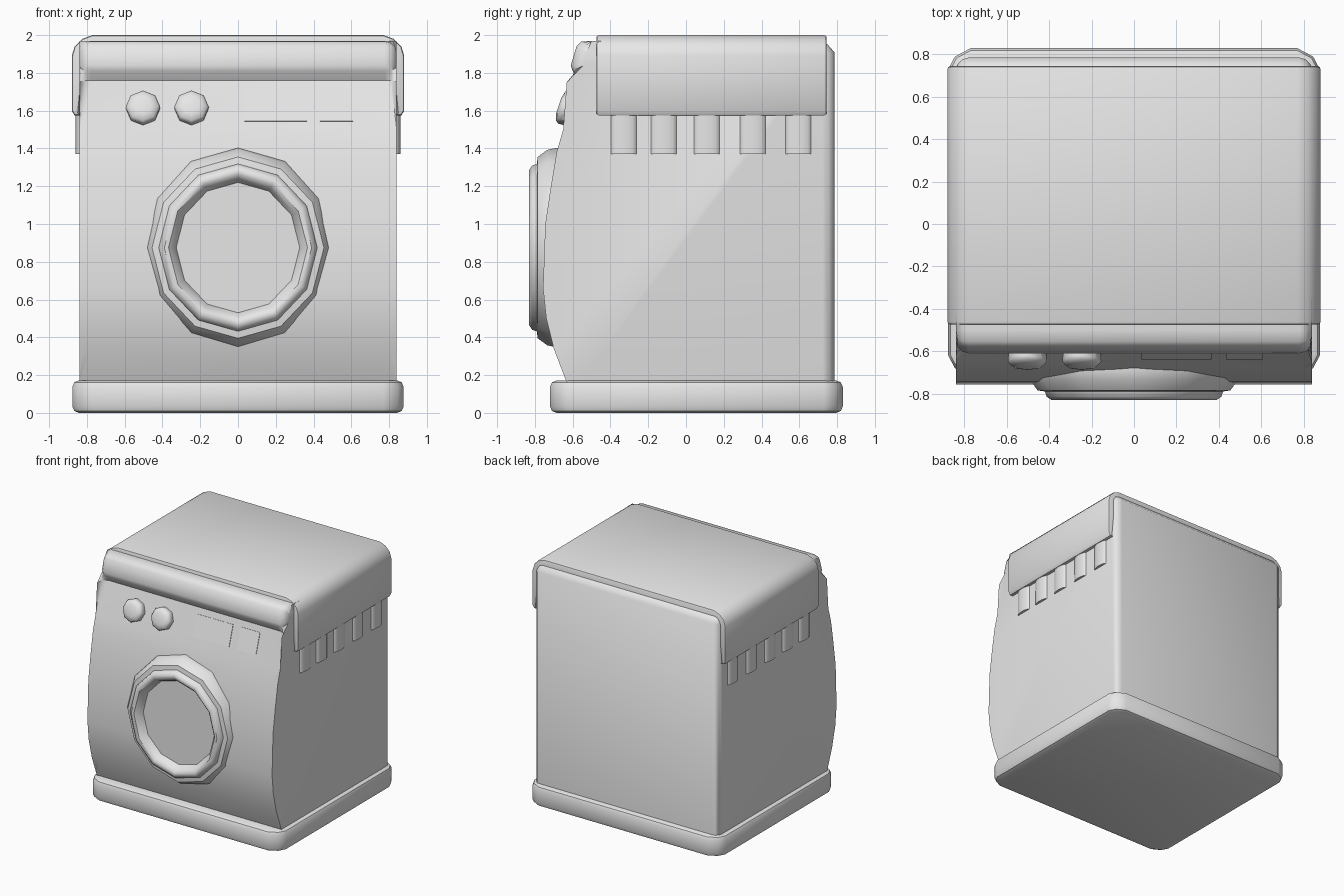
import bpy, bmesh
from math import radians, sin, cos, pi
from mathutils import Matrix, Vector

if "Cube" in bpy.data.objects:
    bpy.data.objects.remove(bpy.data.objects["Cube"], do_unlink=True)

GREY = (0.8, 0.8, 0.8, 1)
enamel = bpy.data.materials.new("light_grey")
enamel.use_nodes = True
enamel.diffuse_color = GREY
enamel.node_tree.nodes["Principled BSDF"].inputs["Base Color"].default_value = GREY


def finish(name, bm, angle=40):
    """Turn a bmesh into a smooth-shaded object with the enamel material."""
    bmesh.ops.recalc_face_normals(bm, faces=bm.faces[:])
    mesh = bpy.data.meshes.new(name)
    bm.to_mesh(mesh)
    bm.free()
    mesh.materials.append(enamel)
    obj = bpy.data.objects.new(name, mesh)
    bpy.context.collection.objects.link(obj)
    bpy.ops.object.select_all(action='DESELECT')
    bpy.context.view_layer.objects.active = obj
    obj.select_set(True)
    bpy.ops.object.shade_smooth_by_angle(angle=radians(angle))
    return obj


def extrude(name, outline, place, start, end, bevel, segments=2):
    """Extrude an outline between two stations and round both end rims."""
    bm = bmesh.new()
    rings = [[bm.verts.new(place(a, b, t)) for a, b in outline] for t in (start, end)]
    n = len(outline)
    for i in range(n):
        j = (i + 1) % n
        bm.faces.new((rings[0][i], rings[0][j], rings[1][j], rings[1][i]))
    caps = [bm.faces.new(r) for r in rings]
    rims = [e for f in caps for e in f.edges]
    bmesh.ops.bevel(bm, geom=rims, offset=bevel, segments=segments,
                    affect='EDGES', profile=0.5, clamp_overlap=False)
    return finish(name, bm)


def lathe(name, profile, sides, centre, tilt=0, stretch=1):
    """Spin (radius, depth) points about an axis that faces the front."""
    bm = bmesh.new()
    rings = []
    for r, d in profile:
        rings.append([bm.verts.new((r * sin(2 * pi * k / sides), -d,
                                    stretch * r * cos(2 * pi * k / sides)))
                      for k in range(sides)])
    for a, b in zip(rings, rings[1:]):
        for k in range(sides):
            m = (k + 1) % sides
            bm.faces.new((a[k], a[m], b[m], b[k]))
    bm.faces.new(rings[0])
    bm.faces.new(rings[-1])
    bm.transform(Matrix.Translation(centre) @ Matrix.Rotation(tilt, 4, 'X'))
    return finish(name, bm)


# Cabinet: side profile with bulging front and a rolled top lip
side_profile = [(0.785, 0.1), (0.785, 1.91), (0.75, 1.95), (0.70, 1.97),
                (-0.50, 1.97), (-0.555, 1.965), (-0.58, 1.94), (-0.61, 1.84),
                (-0.60, 1.81), (-0.565, 1.76), (-0.65, 1.50), (-0.685, 1.38),
                (-0.715, 1.2), (-0.745, 1.0), (-0.757, 0.66), (-0.74, 0.5),
                (-0.70, 0.34), (-0.635, 0.17), (-0.61, 0.1)]
extrude("cabinet", side_profile, lambda a, b, t: (t, a, b), -0.84, 0.84, 0.06, 3)

# Plinth: rounded footprint
footprint = []
for sx, sy in ((1, 1), (-1, 1), (-1, -1), (1, -1)):
    corner = [(0.877, 0.675), (0.845, 0.735), (0.77, 0.775)]
    if sx * sy < 0:
        corner.reverse()
    footprint += [(sx * x, sy * y + 0.055) for x, y in corner]
extrude("plinth", footprint, lambda a, b, t: (a, b, t), 0, 0.172, 0.035)

# Lid: shell that folds down over both sides
half = [(0.835, 1.575), (0.865, 1.575), (0.88, 1.60), (0.88, 1.89),
        (0.865, 1.94), (0.825, 1.98), (0.77, 2.0)]
inner = [(0.78, 1.95), (0.835, 1.89)]
lid_outline = (half + [(-x, z) for x, z in reversed(half)]
               + [(-x, z) for x, z in reversed(inner)] + inner)
extrude("lid", lid_outline, lambda a, b, t: (a, t, b), -0.475, 0.745, 0.014)

# Side ribs hanging below the lid
for side, label in ((1, "left"), (-1, "right")):
    for i, y in enumerate((-0.33, -0.118, 0.11, 0.353, 0.595)):
        bm = bmesh.new()
        bmesh.ops.create_cone(bm, cap_ends=True, segments=16, radius1=1, radius2=1, depth=1)
        bm.transform(Matrix.Translation((side * 0.837, y, 1.485))
                     @ Matrix.Diagonal((0.024, 0.069, 0.23, 1)))
        finish(f"{label}_rib_{i + 1}", bm)

# Door: twelve-sided ring with raised inner rim and recessed window
door_profile = [(0.50, 0.0), (0.50, 0.09), (0.49, 0.135), (0.455, 0.185),
                (0.42, 0.19), (0.412, 0.215), (0.39, 0.23), (0.368, 0.228),
                (0.345, 0.205), (0.327, 0.165)]
lathe("door", door_profile, 12, (0, -0.6, 0.875), stretch=1.055)

# Control panel slope, shared by knobs and plates
TILT = radians(-18)


def panel_point(x, z):
    return Vector((x, -0.565 - (1.76 - z) * 0.327, z))


# Knobs
for label, x in (("right", -0.503), ("left", -0.246)):
    lathe(f"{label}_knob", [(0.088, -0.02), (0.092, 0.035), (0.08, 0.052), (0.045, 0.062)],
          8, panel_point(x, 1.608), TILT)

# Display and drawer plates
for label, x, width in (("display", 0.2, 0.33), ("drawer", 0.522, 0.175)):
    bm = bmesh.new()
    bmesh.ops.create_cube(bm, size=1)
    bm.transform(Matrix.Translation(panel_point(x, 1.627)) @ Matrix.Rotation(TILT, 4, 'X')
                 @ Matrix.Diagonal((width, 0.009, 0.175, 1)))
    finish(f"{label}_plate", bm)
